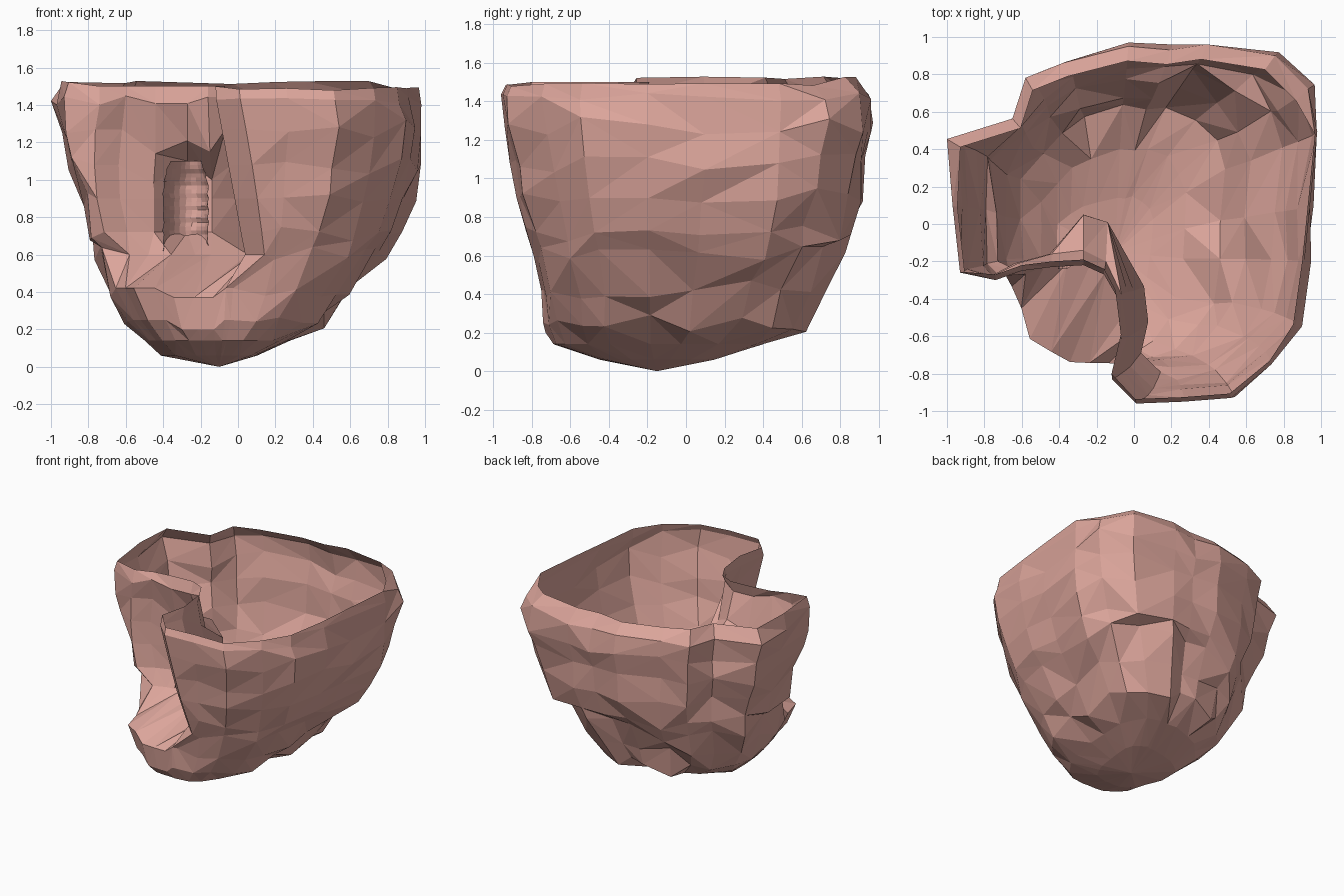
import bpy, bmesh, math, random
from mathutils import Vector

if "Cube" in bpy.data.objects:
    bpy.data.objects.remove(bpy.data.objects["Cube"])

random.seed(4)
CX, CY = -0.1, -0.15

flesh = bpy.data.materials.new("flesh")
flesh.diffuse_color = (0.72, 0.38, 0.33, 1)
flesh.use_nodes = True
flesh.node_tree.nodes["Principled BSDF"].inputs["Base Color"].default_value = flesh.diffuse_color

# plan outline near the rim, counter-clockwise from the groove's right lip
UPPER = [(0.01, -0.96), (0.27, -0.95), (0.53, -0.93), (0.75, -0.75), (0.88, -0.55),
         (0.93, -0.2), (0.96, 0.1), (1.0, 0.5), (0.95, 0.73), (0.77, 0.91), (0.4, 0.97),
         (0.2, 0.94), (-0.03, 0.96), (-0.38, 0.87), (-0.58, 0.79), (-0.65, 0.57),
         (-1.0, 0.46), (-0.97, 0.1), (-0.93, -0.26), (-0.74, -0.3), (-0.6, -0.25),
         (-0.44, -0.23), (-0.27, -0.22), (-0.16, -0.27), (-0.1, -0.38), (-0.07, -0.62),
         (-0.12, -0.83)]
# rounder plan below the groove
LOWER = list(UPPER)
for i, p in {2: (0.5, -0.89), 3: (0.73, -0.7), 4: (0.86, -0.53), 8: (0.9, 0.71),
             9: (0.7, 0.88), 13: (-0.38, 0.87), 14: (-0.6, 0.78), 15: (-0.76, 0.6),
             16: (-0.96, 0.4), 18: (-0.97, -0.2),
             19: (-0.9, -0.4), 20: (-0.83, -0.56), 21: (-0.76, -0.78), 22: (-0.6, -0.88),
             23: (-0.45, -0.95), 24: (-0.3, -0.96), 25: (-0.15, -0.96),
             26: (-0.05, -0.97)}.items():
    LOWER[i] = p
N = len(UPPER)

# height, left, right, front, back extents
LEVELS = [(0.06, -0.42, 0.1, -0.45, 0.15), (0.14, -0.52, 0.28, -0.69, 0.4),
          (0.25, -0.62, 0.5, -0.74, 0.63), (0.42, -0.72, 0.64, -0.75, 0.71),
          (0.6, -0.78, 0.79, -0.8, 0.81), (0.72, -0.81, 0.87, -0.84, 0.86),
          (0.9, -0.87, 0.94, -0.89, 0.91), (1.08, -0.93, 0.98, -0.92, 0.94),
          (1.27, -0.97, 1.0, -0.95, 0.97), (1.43, -1.0, 0.98, -0.97, 0.96)]
# hollowed back wall of the groove, behind the pocket and under the rim
RECESS = {19: (-0.77, -0.28), 20: (-0.64, -0.21), 21: (-0.45, -0.16),
          22: (-0.27, 0.05), 23: (-0.14, 0.01)}
UNDER_RIM = {19: (-0.76, -0.28), 20: (-0.62, -0.21), 21: (-0.44, -0.16),
             22: (-0.27, -0.14), 23: (-0.15, -0.2)}
# pointed hood over the pocket: heights in the two hood rings
HOOD = {1.08: {21: 0.98, 23: 1.0, 22: 1.1}, 1.27: {21: 1.14, 22: 1.21, 23: 1.15}}


def ring_points(level):
    z, xl, xr, yf, yb = level
    w = min(1, max(0, (z - 0.4) / 0.9))
    pts = []
    for i in range(N):
        groove = i >= 19
        t = (1.0 if z > 0.5 else 0.0) if groove else w
        a, b = LOWER[i], UPPER[i]
        x, y = a[0] + (b[0] - a[0]) * t, a[1] + (b[1] - a[1]) * t
        x = CX + (x - CX) * ((xr - CX) / (1 - CX) if x > CX else (CX - xl) / (1 + CX))
        y = CY + (y - CY) * ((yb - CY) / (0.97 - CY) if y > CY else (CY - yf) / (0.97 + CY))
        h = HOOD.get(z, {}).get(i, z)
        if z > 0.5:
            # groove edge drifts right with depth
            if i >= 24 or i == 0:
                x += 0.18 * (1.45 - z)
            if z < 1.4 and z > 0.65 and i in RECESS:
                x, y = (RECESS if z < 1.2 else UNDER_RIM)[i]
                if i < 21:
                    x += 0.22 * max(0, 0.95 - z)
        elif z > 0.2 and 23 <= i <= 25:
            # lip dips a little in the middle
            h -= 0.05
        # uneven, hand-carved relief
        if z < 1.4:
            amp = 0.01 if groove or i == 0 else 0.035
            k = 1 + random.uniform(-amp, amp * 0.6)
            x, y = CX + (x - CX) * k, CY + (y - CY) * k
            if not groove and i > 0 and z > 0.2:
                h += random.uniform(-0.05, 0.05)
        else:
            h += random.uniform(-0.03, 0.02)
        pts.append(Vector((x, y, h)))
    return pts


def make_object(name, bm):
    bmesh.ops.recalc_face_normals(bm, faces=bm.faces)
    me = bpy.data.meshes.new(name)
    bm.to_mesh(me)
    bm.free()
    me.materials.append(flesh)
    ob = bpy.data.objects.new(name, me)
    bpy.context.collection.objects.link(ob)
    return ob


# open bowl wall with the front groove
bm = bmesh.new()
rings = [[bm.verts.new(p) for p in ring_points(l)] for l in LEVELS]

# rim folding inwards
rim = []
for i, (x, y) in enumerate(UPPER):
    if i >= 19:
        p = (x, y + 0.03, 1.5)
    else:
        k = 0.92 if 8 <= i <= 16 else 0.97
        z = 1.525 if 8 < i < 19 else 1.49
        p = (CX + (x - CX) * k, CY + (y - CY) * k, z + random.uniform(-0.015, 0.005))
    rim.append(bm.verts.new(p))
rings.append(rim)

for a, b in zip(rings, rings[1:]):
    for i in range(N):
        j = (i + 1) % N
        if random.random() < 0.5:
            tris = ((a[i], a[j], b[j]), (a[i], b[j], b[i]))
        else:
            tris = ((a[i], a[j], b[i]), (a[j], b[j], b[i]))
        for t in tris:
            bm.faces.new(t)
tip = bm.verts.new((CX, CY, 0))
for i in range(N):
    bm.faces.new((tip, rings[0][(i + 1) % N], rings[0][i]))
make_object("heart_chamber_wall", bm)

# finely ridged pocket inside the groove
bm = bmesh.new()
ROWS, COLS = 22, 12
grid = []
for r in range(ROWS + 1):
    t = r / ROWS
    row = []
    for c in range(COLS + 1):
        a = -math.pi / 2 + math.pi * c / COLS
        ridge = 0.003 * math.sin(r * 2.1) + random.uniform(-0.003, 0.003)
        taper = 1 - 0.3 * max(0, t - 0.75) / 0.25
        x = -0.28 + 0.12 * math.sin(a) * taper + ridge
        y = -0.19 + (0.2 * taper + ridge) * math.cos(a) + 0.05 * math.sin(a)
        row.append(bm.verts.new((x, y, 0.62 + 0.48 * t)))
    grid.append(row)
for r in range(ROWS):
    for c in range(COLS):
        bm.faces.new((grid[r][c], grid[r][c + 1], grid[r + 1][c + 1], grid[r + 1][c]))
# closed roof of the pocket
bm.faces.new(grid[-1])
make_object("ridged_pocket", bm)
